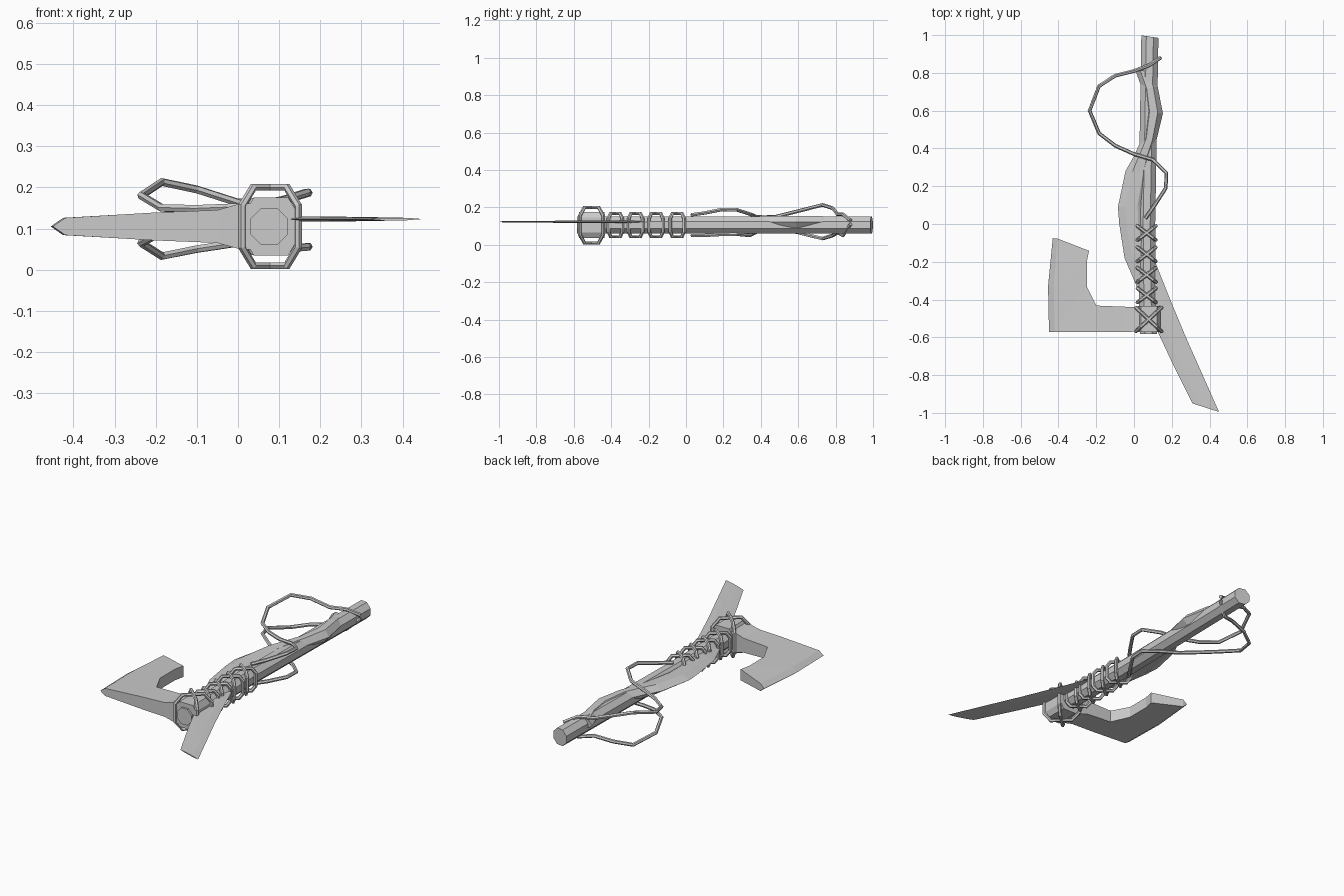
import bpy, bmesh, math
from mathutils import Vector

if "Cube" in bpy.data.objects:
    bpy.data.objects.remove(bpy.data.objects["Cube"])


def loft(name, rings):
    """Skin closed rings of equal length into a flat-shaded, capped solid."""
    bm = bmesh.new()
    vs = [[bm.verts.new(p) for p in ring] for ring in rings]
    n = len(rings[0])
    for a, b in zip(vs, vs[1:]):
        for i in range(n):
            j = (i + 1) % n
            bm.faces.new((a[i], a[j], b[j], b[i]))
    bm.faces.new(vs[0])
    bm.faces.new(vs[-1])
    bmesh.ops.recalc_face_normals(bm, faces=bm.faces)
    me = bpy.data.meshes.new(name)
    bm.to_mesh(me)
    bm.free()
    ob = bpy.data.objects.new(name, me)
    bpy.context.collection.objects.link(ob)
    return ob


def cord(name, pts, radius=0.01, closed=False):
    """Low-poly cord along a point path."""
    cu = bpy.data.curves.new(name, 'CURVE')
    cu.dimensions = '3D'
    cu.bevel_depth = radius
    cu.bevel_resolution = 1
    cu.use_fill_caps = not closed
    sp = cu.splines.new('POLY')
    sp.points.add(len(pts) - 1)
    for p, q in zip(sp.points, pts):
        p.co = (*q, 1)
    sp.use_cyclic_u = closed
    sp.use_smooth = False
    ob = bpy.data.objects.new(name, cu)
    bpy.context.collection.objects.link(ob)
    bpy.ops.object.select_all(action='DESELECT')
    bpy.context.view_layer.objects.active = ob
    ob.select_set(True)
    bpy.ops.object.convert(target='MESH')


def chamfered(w, h, c):
    """Eight corners of a chamfered rectangle, half sizes w and h."""
    return [(w, h - c), (w - c * .6, h), (-w + c * .6, h), (-w, h - c),
            (-w, -h + c), (-w + c * .6, -h), (w - c * .6, -h), (w, -h + c)]


ZC = 0.105      # shaft centre height
ZB = 0.123      # long blade centre height

# Octagonal shaft, slightly bowed, with a slanted butt
rings = []
for cx, cy, slant in ((.076, -.583, 0), (.07, -.3, 0), (.067, 0, 0), (.075, .45, 0), (.084, .992, .15)):
    ring = []
    for i in range(8):
        a = math.pi / 8 + i * math.pi / 4
        dx = .049 * math.cos(a)
        ring.append((cx + dx, cy - slant * dx, ZC + .049 * math.sin(a)))
    rings.append(ring)
loft("shaft", rings)

# Socket block around the head of the shaft
sock = chamfered(.06, .07, .03)
loft("axe_socket", [[(.08 + x, y, ZC + z) for x, z in sock] for y in (-.572, -.435)])

# Axe blade: inner edge, outer edge, half thicknesses
body = [((.03, -.44), (.03, -.57), .056, .056),
        ((0, -.44), (0, -.57), .054, .054),
        ((-.05, -.438), (-.05, -.572), .04, .04),
        ((-.20, -.432), (-.20, -.572), .034, .034),
        ((-.25, -.33), (-.42, -.572), .031, .021),
        ((-.25, -.20), (-.425, -.33), .031, .021),
        ((-.238, -.142), (-.405, -.077), .031, .021)]
loft("axe_blade", [[(*p, ZC + hp), (*q, ZC + hq), (*q, ZC - hq), (*p, ZC - hp)]
                   for p, q, hp, hq in body])
tips = [(-.45, -.572), (-.455, -.33), (-.43, -.075)]
loft("axe_cutting_edge", [[(*q, ZC + hq), (*t, ZC), (*q, ZC - hq)]
                          for (p, q, hp, hq), t in zip(body[4:], tips)])

# Long blade with its curved S-shaped grip: left edge, right edge, half thickness
stations = [((.005, .82), (.105, .80), .022),
            ((.045, .71), (.125, .73), .030),
            ((.055, .60), (.153, .585), .032),
            ((.045, .46), (.118, .44), .032),
            ((.0, .36), (.10, .37), .030),
            ((-.045, .28), (.085, .27), .026),
            ((-.085, .09), (.06, .10), .022),
            ((-.078, 0), (.06, 0), .020),
            ((-.05, -.18), (.085, -.12), .015),
            ((.01, -.32), (.12, -.22), .007),
            ((.07, -.46), (.20, -.42), .006),
            ((.13, -.58), (.275, -.60), .006),
            ((.20, -.73), (.355, -.78), .005),
            ((.31, -.95), (.45, -.995), .003)]
rings = []
for l, r, h in stations:
    l, r, up = Vector((*l, ZB)), Vector((*r, ZB)), Vector((0, 0, h))
    a, b = l.lerp(r, .28), l.lerp(r, .72)
    rings.append([l, a + up, b + up, r, b - up, a - up])
loft("long_blade_and_grip", rings)

# Crossed lashings: two opposite tilted loops per group
groups = [(-.568, -.442, .078, .068, .095, .045)]
groups += [(y, y + .075, .067, .049, .062, .026) for y in (-.415, -.307, -.198, -.085)]
for k, (y0, y1, cx, w, h, c) in enumerate(groups):
    for s in (1, -1):
        pts = [(cx + x, (y0 + y1) / 2 + s * (y1 - y0) / 2 * x / w, ZC + z)
               for x, z in chamfered(w, h, c)]
        cord(f"lashing_{k}_{'a' if s > 0 else 'b'}", pts, .010, True)

# Two loose cords that share a plan and bulge above and below
plan = [(.06, .03), (.11, .10), (.168, .19), (.172, .27), (.10, .34), (0, .37), (-.10, .415),
        (-.185, .48), (-.235, .60), (-.185, .73), (-.10, .785), (0, .81), (.08, .84), (.14, .88)]
upper = [.16, .17, .188, .187, .165, .152, .148, .15, .18, .213, .195, .163, .162, .13]
lower = [.05, .05, .055, .056, .05, .065, .085, .092, .065, .033, .05, .065, .05, .11]
for name, zs in (("upper_loose_cord", upper), ("lower_loose_cord", lower)):
    cord(name, [(*p, z) for p, z in zip(plan, zs)], .010)
